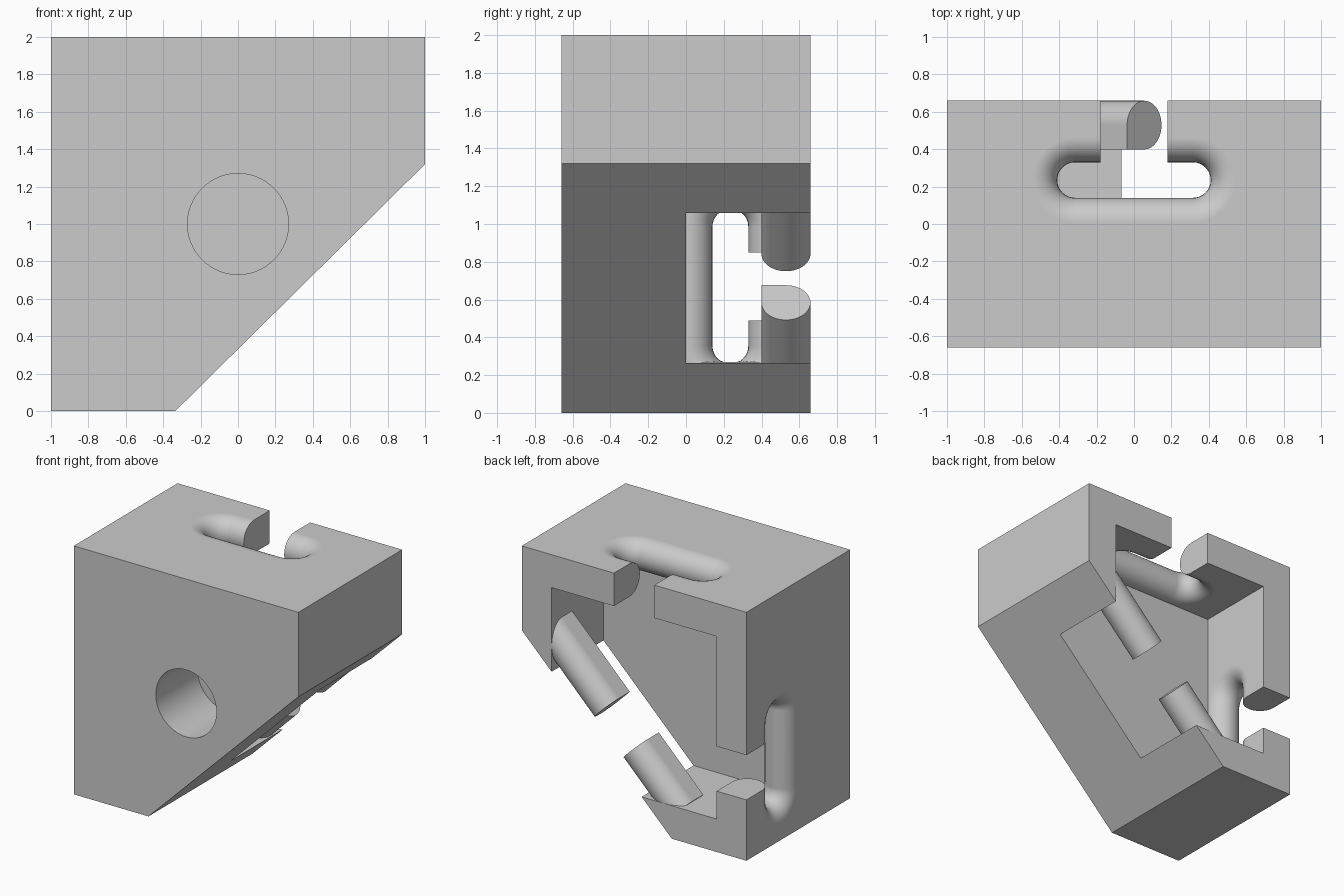
import bpy, bmesh
from math import sin, cos, pi, radians
from mathutils import Vector

if "Cube" in bpy.data.objects:
    bpy.data.objects.remove(bpy.data.objects["Cube"])

HALF_Y = 0.66      # half depth of the block
WALL = 0.265       # wall thickness
R = WALL / 2       # rounding radius of slot rims
SLOT_Y = 0.235     # slot centre line

grey = bpy.data.materials.new("plain grey")
grey.use_nodes = True
grey.diffuse_color = (0.6, 0.6, 0.6, 1)
grey.node_tree.nodes["Principled BSDF"].inputs["Base Color"].default_value = (0.6, 0.6, 0.6, 1)


def loft(name, rings):
    """Closed solid through a list of equal-length rings."""
    bm = bmesh.new()
    rows = [[bm.verts.new(p) for p in ring] for ring in rings]
    n = len(rows[0])
    for a, b in zip(rows, rows[1:]):
        for i in range(n):
            j = (i + 1) % n
            bm.faces.new((a[i], a[j], b[j], b[i]))
    bm.faces.new(rows[0])
    bm.faces.new(rows[-1])
    bmesh.ops.recalc_face_normals(bm, faces=bm.faces)
    mesh = bpy.data.meshes.new(name)
    bm.to_mesh(mesh)
    bm.free()
    mesh.materials.append(grey)
    ob = bpy.data.objects.new(name, mesh)
    bpy.context.collection.objects.link(ob)
    return ob


def extrude_y(name, outline, y0, y1):
    return loft(name, [[(x, y, z) for x, z in outline] for y in (y0, y1)])


def box(name, x0, x1, y0, y1, z0, z1):
    return extrude_y(name, [(x0, z0), (x1, z0), (x1, z1), (x0, z1)], y0, y1)


def select(ob):
    bpy.ops.object.select_all(action="DESELECT")
    ob.select_set(True)
    bpy.context.view_layer.objects.active = ob


def cut(ob, cutter):
    cutter.hide_render = True
    mod = ob.modifiers.new("cut", "BOOLEAN")
    mod.operation, mod.solver, mod.object = "DIFFERENCE", "EXACT", cutter
    select(ob)
    bpy.ops.object.modifier_apply(modifier=mod.name)
    bpy.data.objects.remove(cutter)


def smooth(ob):
    select(ob)
    bpy.ops.object.shade_smooth_by_angle(angle=radians(25))
    ob.modifiers.new("even shading", "WEIGHTED_NORMAL").keep_sharp = True


def flared_slot(name, place, half=0.315, radius=0.095, steps=16, arc=16):
    """Stadium hole whose rim is fully rounded; place(along, y, depth) orients it."""
    levels = [(R * sin(a), R - R * cos(a))
              for a in (-pi / 2 + pi * k / steps for k in range(steps + 1))]
    levels = [(-R - 0.01, R)] + levels + [(R + 0.01, R)]
    rings = []
    for depth, grow in levels:
        ring = []
        for side in (1, -1):
            for k in range(arc + 1):
                a = -pi / 2 + pi * k / arc
                r = radius + grow
                ring.append(place(side * (half + r * cos(a)), SLOT_Y + side * r * sin(a), depth))
        rings.append(ring)
    return loft(name, rings)


# Block with one corner sliced off
block = extrude_y("corner_block", [(-1, 0), (-0.335, 0), (1, 1.32), (1, 2), (-1, 2)],
                  -HALF_Y, HALF_Y)

# Square cavity open to the back
inner = 1 - WALL
cut(block, box("cavity_cutter", -inner, inner, 0, 1, WALL, 2 - WALL))

# Blind round hole in the front
circle = [(0.27 * cos(2 * pi * k / 64), 1 + 0.27 * sin(2 * pi * k / 64)) for k in range(64)]
cut(block, extrude_y("hole_cutter", circle, -1, -0.13))

# Rounded slots through the top and side walls
def on_top(s, y, d):
    return (s, y, 2 - R + d)

def on_side(s, y, d):
    z = 0.67 + s
    return (-1 + R + d, y, max(z, WALL + 0.005) if d > -0.001 else z)

cut(block, flared_slot("top_slot_cutter", on_top))
cut(block, flared_slot("side_slot_cutter", on_side))

# Gaps leading from each slot out to the back
cut(block, box("top_gap_cutter", -0.18, 0.18, SLOT_Y, 1, 1.7, 2.1))
cut(block, box("side_gap_cutter", -1.1, -0.7, SLOT_Y, 1, 0.49, 0.85))
smooth(block)

# Two sloping rods, round except for one square inner edge
along = Vector((1, 0, 1)).normalized()
inward = Vector((-1, 0, 1)).normalized()
section = [(0.13 * cos(a), 0.13 * sin(a))
           for a in (pi + 1.5 * pi * k / 36 for k in range(37))] + [(-0.13, 0.13)]


def rod(name, start, length):
    rings = []
    for t in (0, length):
        c = Vector((start[0], 0.529, start[1])) + along * t
        rings.append([c + Vector((0, u, 0)) + inward * v for u, v in section])
    smooth(loft(name, rings))


rod("lower_rod", (0.055, 0.584), -0.56)
rod("upper_rod", (0.313, 0.842), 0.76)
